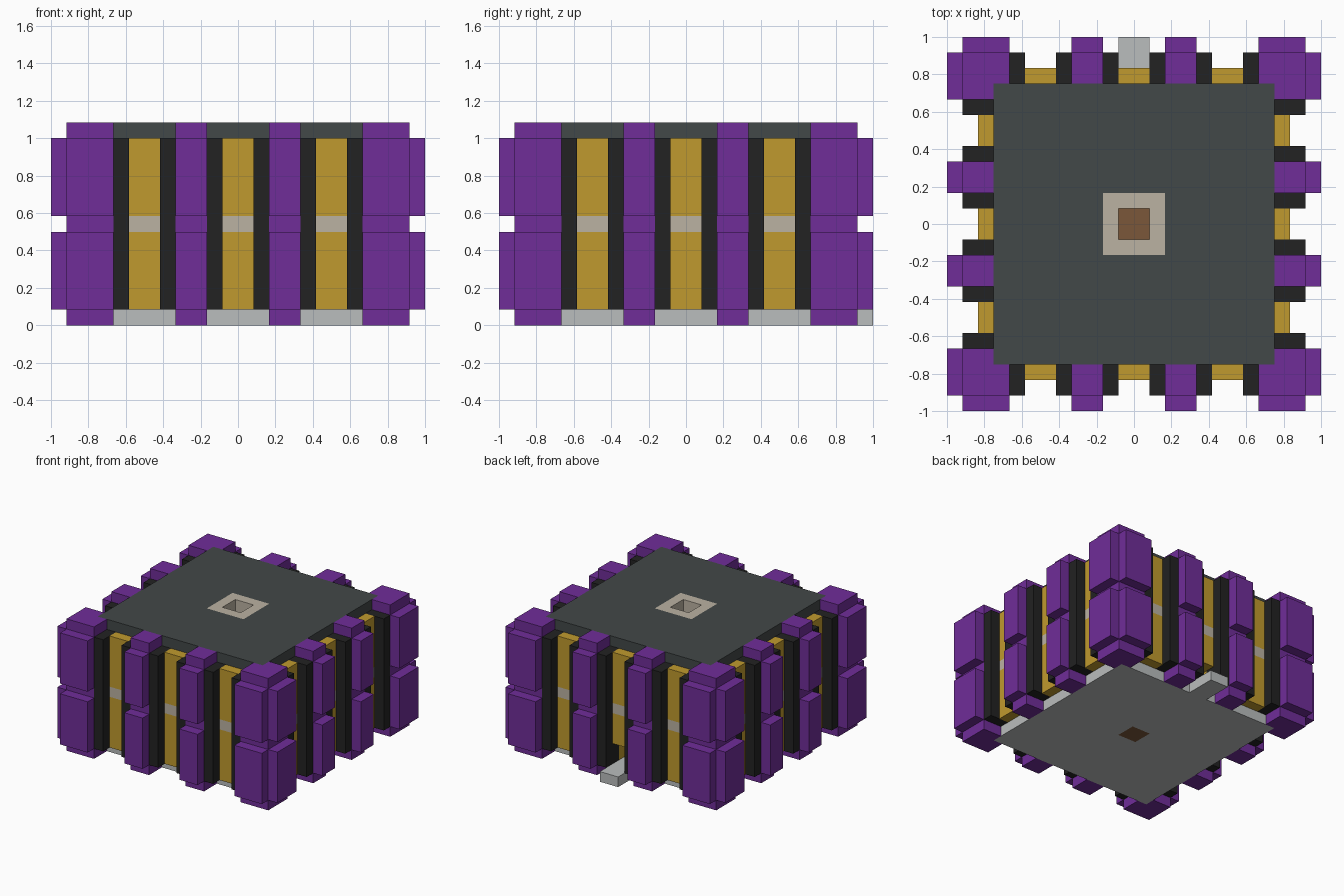
import bpy, bmesh
from math import pi
from mathutils import Matrix

cube = bpy.data.objects.get("Cube")
if cube:
    bpy.data.objects.remove(cube, do_unlink=True)

U = 1 / 12  # building module


def material(name, hex_code):
    rgb = [int(hex_code[i:i + 2], 16) / 255 for i in (0, 2, 4)]
    lin = [c / 12.92 if c <= 0.04045 else ((c + 0.055) / 1.055) ** 2.4 for c in rgb]
    mat = bpy.data.materials.new(name)
    mat.use_nodes = True
    mat.diffuse_color = (*lin, 1)
    mat.node_tree.nodes["Principled BSDF"].inputs["Base Color"].default_value = (*lin, 1)
    return mat


purple = material("purple", "702d99")
gold = material("gold", "c09a2e")
black = material("black", "222222")
slate = material("slate", "424848")
silver = material("silver", "babdbd")
beige = material("beige", "bbb2a2")
brown = material("brown", "7b573a")


def prism(bm, outline, z0, z1):
    """Extrude a counter-clockwise outline from z0 to z1."""
    face = bm.faces.new([bm.verts.new((x, y, z0)) for x, y in outline])
    top = bmesh.ops.extrude_face_region(bm, geom=[face])
    verts = [v for v in top["geom"] if isinstance(v, bmesh.types.BMVert)]
    bmesh.ops.translate(bm, verts=verts, vec=(0, 0, z1 - z0))


def box(bm, x0, x1, y0, y1, z0, z1):
    prism(bm, [(x0, y0), (x1, y0), (x1, y1), (x0, y1)], z0, z1)


def finish(name, bm, mat):
    bmesh.ops.recalc_face_normals(bm, faces=bm.faces)
    bmesh.ops.scale(bm, verts=bm.verts, vec=(U, U, U))
    mesh = bpy.data.meshes.new(name)
    bm.to_mesh(mesh)
    bm.free()
    mesh.materials.append(mat)
    obj = bpy.data.objects.new(name, mesh)
    bpy.context.collection.objects.link(obj)


def boxes(name, mat, *dims):
    bm = bmesh.new()
    for d in dims:
        box(bm, *d)
    finish(name, bm, mat)


def ring(name, mat, outer, inner, z0, z1):
    """Square slab or tube with a square hole."""
    bm = bmesh.new()
    loops = []
    for r, z in ((outer, z0), (outer, z1), (inner, z1), (inner, z0)):
        loops.append([bm.verts.new((sx * r, sy * r, z))
                      for sx, sy in ((-1, -1), (1, -1), (1, 1), (-1, 1))])
    for i in range(4):
        a, b = loops[i], loops[(i + 1) % 4]
        for j in range(4):
            k = (j + 1) % 4
            bm.faces.new((a[j], a[k], b[k], b[j]))
    finish(name, bm, mat)


def four_sides(name, mat, build):
    """Build a part on the back side and turn it onto all four sides."""
    bm = bmesh.new()
    for side in range(4):
        start = len(bm.verts)
        build(bm, side)
        bm.verts.ensure_lookup_table()
        bmesh.ops.rotate(bm, verts=bm.verts[start:], cent=(0, 0, 0),
                         matrix=Matrix.Rotation(side * pi / 2, 3, "Z"))
    finish(name, bm, mat)


STOREYS = ((1, 6), (7, 12))
BAYS = (-6, -0, 6)
DOOR_TOP = 3


# Corner and intermediate columns
def corner_column(bm, side):
    prism(bm, [(9, 8), (11, 8), (11, 11), (8, 11), (8, 9), (9, 9)], 0, 13)


def middle_columns(bm, side):
    for x in (-3, 3):
        box(bm, x - 1, x + 1, 9, 11, 0, 13)


# Outer plates on the columns, one for each storey
def column_plates(bm, side):
    for x0, x1 in ((-11, -8), (-4, -2), (2, 4), (8, 11)):
        for z0, z1 in STOREYS:
            box(bm, x0, x1, 11, 12, z0, z1)


# Dark strips beside each bay
def bay_strips(bm, side):
    for x in BAYS:
        for x0 in (x - 2, x + 1):
            box(bm, x0, x0 + 1, 9, 11, 1, 12)


# Wall panels, with the doorway in the middle of the back
def wall_panels(bm, side):
    for x in BAYS:
        for z0, z1 in STOREYS:
            if side == 0 and x == 0 and z0 == 1:
                z0 = DOOR_TOP
            box(bm, x - 1, x + 1, 9, 10, z0, z1)


def floor_bands(bm, side):
    for x in BAYS:
        box(bm, x - 1, x + 1, 9, 10, 6, 7)


def inner_walls(bm, side):
    if side == 0:
        box(bm, -9, -1, 8, 9, 1, 12)
        box(bm, 1, 8, 8, 9, 1, 12)
        box(bm, -1, 1, 8, 9, DOOR_TOP, 12)
    else:
        box(bm, -9, 8, 8, 9, 1, 12)


four_sides("corner_columns", purple, corner_column)
four_sides("middle_columns", purple, middle_columns)
four_sides("column_plates", purple, column_plates)
four_sides("bay_strips", black, bay_strips)
four_sides("wall_panels", gold, wall_panels)
four_sides("floor_bands", beige, floor_bands)
four_sides("inner_walls", gold, inner_walls)

# Foundation, doorstep, roof and chimney shaft with hearth
ring("foundation", silver, 9, 1, 0, 1)
boxes("doorstep", silver, (-1, 1, 9, 12, 0, 1))
ring("roof", slate, 9, 2, 12, 13)
ring("chimney", beige, 2, 1, 1, 13)
boxes("hearth", brown, (-1, 1, -1, 1, 0, 1))
